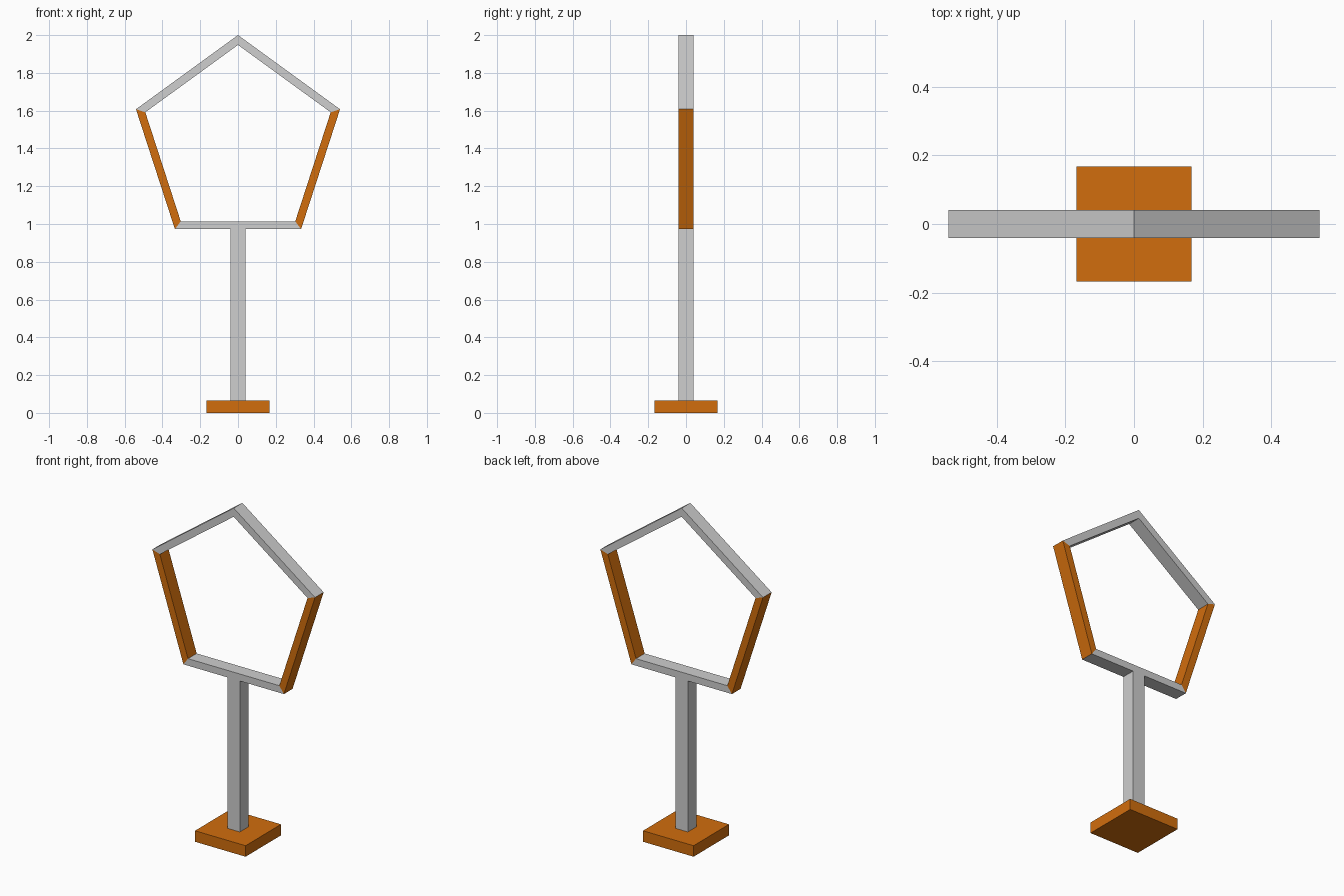
import bpy, bmesh, math

if "Cube" in bpy.data.objects:
    bpy.data.objects.remove(bpy.data.objects["Cube"])


def material(name, rgb):
    m = bpy.data.materials.new(name)
    m.diffuse_color = (*rgb, 1.0)
    m.use_nodes = True
    m.node_tree.nodes["Principled BSDF"].inputs["Base Color"].default_value = m.diffuse_color
    return m


GREY = material("light grey", (0.62, 0.62, 0.62))
ORANGE = material("orange", (0.64, 0.155, 0.004))


def prism(name, profile, half_depth, mat):
    """Extrude an (x, z) profile symmetrically along y."""
    bm = bmesh.new()
    face = bm.faces.new([bm.verts.new((x, -half_depth, z)) for x, z in profile])
    ext = bmesh.ops.extrude_face_region(bm, geom=[face])
    verts = [g for g in ext["geom"] if isinstance(g, bmesh.types.BMVert)]
    bmesh.ops.translate(bm, vec=(0, 2 * half_depth, 0), verts=verts)
    bmesh.ops.recalc_face_normals(bm, faces=bm.faces)
    me = bpy.data.meshes.new(name)
    bm.to_mesh(me)
    bm.free()
    me.materials.append(mat)
    ob = bpy.data.objects.new(name, me)
    bpy.context.collection.objects.link(ob)
    return ob


def rect(half_width, z0, z1):
    return [(-half_width, z0), (half_width, z0), (half_width, z1), (-half_width, z1)]


OUTER, INNER, HALF = 0.568, 0.516, 0.041
CENTRE = 2.0 - OUTER


def corner(i, radius):
    a = math.radians(90 - 72 * i)
    return radius * math.cos(a), CENTRE + radius * math.sin(a)


# Pentagon hoop: five mitred bars, clockwise from the top
bars = [("upper_right_bar", GREY), ("right_bar", ORANGE), ("bottom_bar", GREY),
        ("left_bar", ORANGE), ("upper_left_bar", GREY)]
for i, (name, mat) in enumerate(bars):
    prism(name, [corner(i, OUTER), corner(i + 1, OUTER),
                 corner(i + 1, INNER), corner(i, INNER)], HALF, mat)

# Post and square base
bottom = corner(2, OUTER)[1]
prism("post", rect(HALF, 0.066, bottom), HALF, GREY)
prism("base", rect(0.168, 0.0, 0.066), 0.168, ORANGE)
